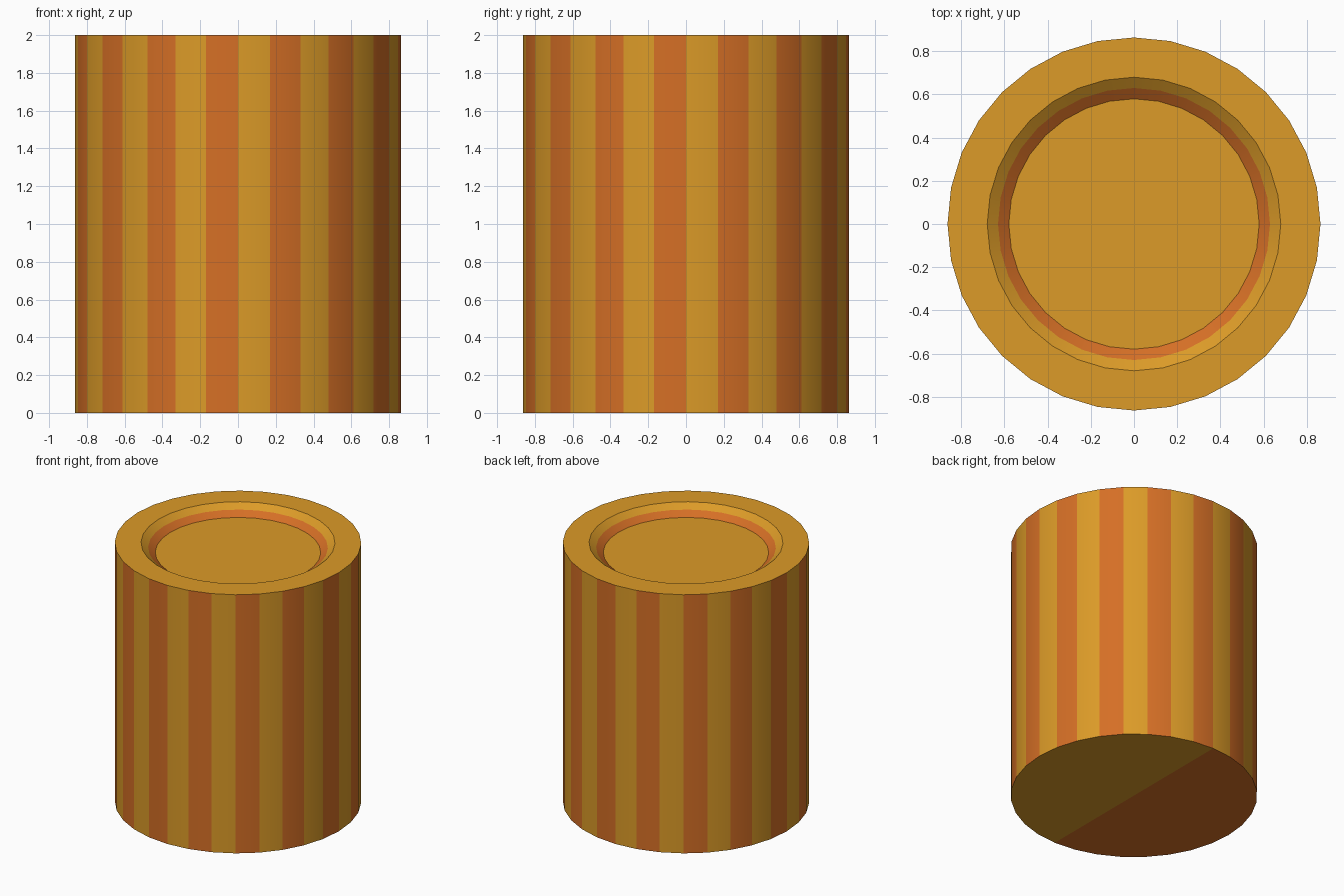
import bpy, bmesh, math

if "Cube" in bpy.data.objects:
    bpy.data.objects.remove(bpy.data.objects["Cube"])

SIDES = 32


def material(name, rgb):
    m = bpy.data.materials.new(name)
    m.diffuse_color = (*rgb, 1)
    m.use_nodes = True
    m.node_tree.nodes["Principled BSDF"].inputs["Base Color"].default_value = m.diffuse_color
    return m


gold = material("golden_yellow", (0.716, 0.328, 0.021))
orange = material("burnt_orange", (0.665, 0.159, 0.019))

bm = bmesh.new()


def ring(radius, z):
    step = 2 * math.pi / SIDES
    return [bm.verts.new((radius * math.cos(i * step), radius * math.sin(i * step), z))
            for i in range(SIDES)]


def bridge(a, b, colour):
    for i in range(SIDES):
        j = (i + 1) % SIDES
        bm.faces.new((a[i], a[j], b[j], b[i])).material_index = colour(i)


# rings from the base up the outside, over the rim and down into the recess
base, top, lip, mid, floor = (ring(r, z) for r, z in (
    (0.864, 0), (0.864, 2), (0.68, 2), (0.63, 1.9625), (0.58, 1.925)))

bridge(base, top, lambda i: i % 2)   # striped side
bridge(top, lip, lambda i: 0)        # flat rim
bridge(lip, mid, lambda i: 0)        # upper recess slope
bridge(mid, floor, lambda i: 1)      # lower recess slope
bm.faces.new(floor)                  # recess floor

# underside in two halves, split along x = 0
q = SIDES // 4
right = [base[i % SIDES] for i in range(-q, q + 1)]
left = [base[i] for i in range(q, 3 * q + 1)]
bm.faces.new(right[::-1])
bm.faces.new(left[::-1]).material_index = 1

bm.normal_update()
mesh = bpy.data.meshes.new("striped_drum")
bm.to_mesh(mesh)
bm.free()
mesh.materials.append(gold)
mesh.materials.append(orange)
drum = bpy.data.objects.new("striped_drum", mesh)
bpy.context.collection.objects.link(drum)

bpy.context.view_layer.objects.active = drum
drum.select_set(True)
bpy.ops.object.shade_smooth_by_angle(angle=math.radians(30))
